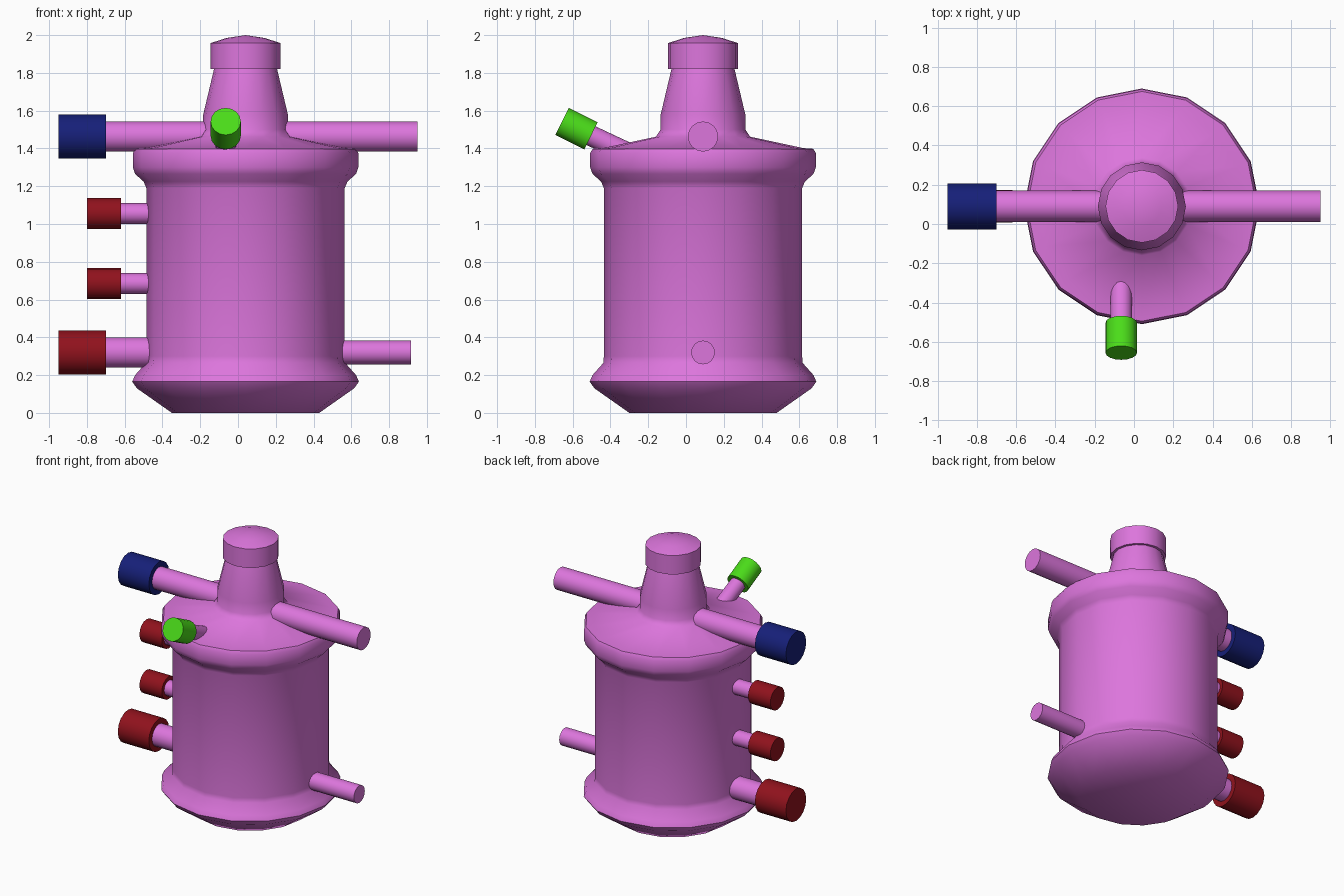
import bpy, bmesh, math
from mathutils import Vector

if "Cube" in bpy.data.objects:
    bpy.data.objects.remove(bpy.data.objects["Cube"])

CX, CY = 0.04, 0.09   # vertical axis of the vessel
SIDES = 16


def material(name, rgb):
    m = bpy.data.materials.new(name)
    m.diffuse_color = (*rgb, 1)
    m.use_nodes = True
    m.node_tree.nodes["Principled BSDF"].inputs["Base Color"].default_value = m.diffuse_color
    return m


PINK = material("pink", (0.72, 0.18, 0.72))
BLUE = material("navy", (0.008, 0.014, 0.19))
RED = material("dark_red", (0.28, 0.006, 0.012))
GREEN = material("green", (0.07, 0.72, 0.01))


def finish(name, bm, mat, angle):
    bmesh.ops.recalc_face_normals(bm, faces=bm.faces)
    me = bpy.data.meshes.new(name)
    bm.to_mesh(me)
    bm.free()
    me.materials.append(mat)
    ob = bpy.data.objects.new(name, me)
    bpy.context.collection.objects.link(ob)
    bpy.ops.object.select_all(action='DESELECT')
    bpy.context.view_layer.objects.active = ob
    ob.select_set(True)
    bpy.ops.object.shade_smooth_by_angle(angle=math.radians(angle))
    return ob


def lathe(name, profile, mat, angle=50):
    """Revolve (radius, z) points round the vessel axis; radius 0 makes a pole."""
    bm = bmesh.new()
    rings = []
    for r, z in profile:
        n = SIDES if r > 0 else 1
        rings.append([bm.verts.new((CX + r * math.cos(math.tau * i / SIDES),
                                    CY + r * math.sin(math.tau * i / SIDES), z))
                      for i in range(n)])
    for a, b in zip(rings, rings[1:]):
        for i in range(SIDES):
            j = (i + 1) % SIDES
            quad = [a[i % len(a)], a[j % len(a)], b[j % len(b)], b[i % len(b)]]
            bm.faces.new(list(dict.fromkeys(quad)))
    return finish(name, bm, mat, angle)


def rod(name, start, end, radius, mat):
    """Capped cylinder between two points."""
    a, b = Vector(start), Vector(end)
    d = b - a
    bm = bmesh.new()
    bmesh.ops.create_cone(bm, cap_ends=True, segments=SIDES, radius1=radius,
                          radius2=radius, depth=d.length)
    ob = finish(name, bm, mat, 40)
    ob.location = (a + b) / 2
    ob.rotation_mode = 'QUATERNION'
    ob.rotation_quaternion = d.to_track_quat('Z', 'Y')
    return ob


# Vessel: base, barrel, upper flange, sloped shoulder and neck
lathe("vessel", [(0, 0), (0.39, 0), (0.575, 0.13), (0.60, 0.165), (0.585, 0.20),
                 (0.527, 0.265), (0.525, 0.30), (0.525, 1.19), (0.54, 1.225),
                 (0.585, 1.265), (0.597, 1.30), (0.597, 1.375), (0.585, 1.398),
                 (0.53, 1.402), (0.25, 1.462), (0.224, 1.50), (0.224, 1.58),
                 (0.167, 1.82)], PINK)

# Top cap with a shallow domed lid
lathe("top_cap", [(0, 1.82), (0.185, 1.82), (0.185, 1.958), (0.10, 1.985), (0, 2.0)], PINK)

# Left side pipes with coloured caps: pipe radius, height, inner x, cap start/end, cap radius
for label, z, r, x_in, x_cap, x_end, r_cap, mat in (
        ("upper", 1.463, 0.08, -0.10, -0.70, -0.95, 0.117, BLUE),
        ("port_high", 1.055, 0.055, -0.45, -0.62, -0.80, 0.082, RED),
        ("port_low", 0.685, 0.055, -0.45, -0.62, -0.80, 0.082, RED),
        ("lower", 0.32, 0.08, -0.45, -0.70, -0.95, 0.117, RED)):
    rod(label + "_left_pipe", (x_in, CY, z), (x_cap - 0.01, CY, z), r, PINK)
    rod(label + "_left_cap", (x_cap, CY, z), (x_end, CY, z), r_cap, mat)

# Right side plain pipes
rod("upper_right_pipe", (0.18, CY, 1.463), (0.95, CY, 1.463), 0.08, PINK)
rod("lower_right_pipe", (0.53, CY, 0.32), (0.915, CY, 0.32), 0.063, PINK)

# Slanted front nozzle with green cap
rod("front_nozzle", (-0.065, -0.21, 1.33), (-0.065, -0.51, 1.471), 0.055, PINK)
rod("front_nozzle_cap", (-0.065, -0.503, 1.467), (-0.065, -0.656, 1.543), 0.08, GREEN)
